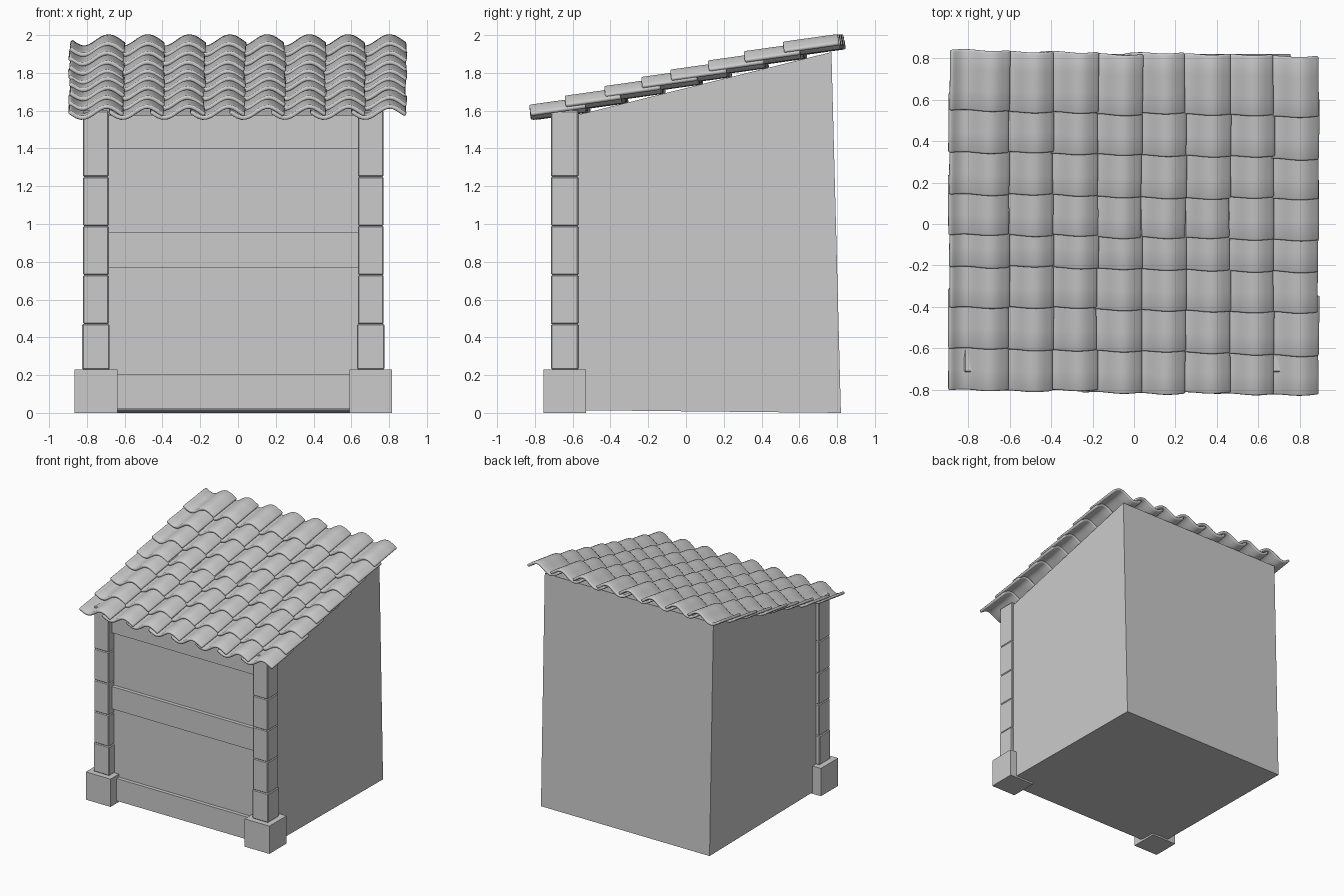
import bpy, bmesh, math, random
from mathutils import Matrix

if "Cube" in bpy.data.objects:
    bpy.data.objects.remove(bpy.data.objects["Cube"])

random.seed(4)


def add_object(name, bm):
    bmesh.ops.recalc_face_normals(bm, faces=bm.faces)
    mesh = bpy.data.meshes.new(name)
    bm.to_mesh(mesh)
    bm.free()
    ob = bpy.data.objects.new(name, mesh)
    bpy.context.collection.objects.link(ob)
    return ob


def box(name, x0, x1, y0, y1, z0, z1, bevel=0.0):
    bm = bmesh.new()
    bmesh.ops.create_cube(bm, size=1)
    for v in bm.verts:
        v.co = ((x0 + x1) / 2 + v.co.x * (x1 - x0),
                (y0 + y1) / 2 + v.co.y * (y1 - y0),
                (z0 + z1) / 2 + v.co.z * (z1 - z0))
    if bevel:
        bmesh.ops.bevel(bm, geom=bm.edges[:], offset=bevel, segments=1, affect='EDGES')
    return add_object(name, bm)


# Body: side profile (y, z) with a sloped top, extruded across x
profile = [(-0.645, 0.015), (0.82, 0.0), (0.77, 1.91), (-0.645, 1.56)]
bm = bmesh.new()
face = bm.faces.new([bm.verts.new((-0.79, y, z)) for y, z in profile])
ext = bmesh.ops.extrude_face_region(bm, geom=[face])
moved = [g for g in ext['geom'] if isinstance(g, bmesh.types.BMVert)]
bmesh.ops.translate(bm, verts=moved, vec=(1.545, 0, 0))
add_object("body", bm)

# Horizontal beams across the front wall
for name, z0, z1 in (("bottom_beam", 0.02, 0.205), ("middle_beam", 0.77, 0.955), ("top_beam", 1.40, 1.575)):
    box(name, -0.70, 0.65, -0.675, -0.60, z0, z1)

# Corner posts: wide base block and stacked stone blocks
levels = [0.23, 0.47, 0.73, 0.99, 1.25, 1.60]
for side, cx in (("left", -0.752), ("right", 0.703)):
    box(side + "_post_base", cx - 0.113, cx + 0.113, -0.755, -0.53, 0, 0.23)
    for i, (z0, z1) in enumerate(zip(levels, levels[1:])):
        w = 0.073 if i == 0 else 0.068
        box(f"{side}_post_block_{i + 1}", cx - w, cx + w, -0.715, -0.57, z0, z1, 0.006)

# Roof tiles: one wavy sheet, repeated in 8 rows and 8 columns
WIDTH, LENGTH, PITCH, NX, NY = 0.285, 0.295, 0.213, 14, 3


def wave(x):
    return 0.03 * math.cos(2 * math.pi * (x - 0.2) / 0.26)


bm = bmesh.new()
grid = [[bm.verts.new((WIDTH * i / NX, LENGTH * j / NY, wave(WIDTH * i / NX)))
         for i in range(NX + 1)] for j in range(NY + 1)]
for j in range(NY):
    for i in range(NX):
        bm.faces.new((grid[j][i], grid[j][i + 1], grid[j + 1][i + 1], grid[j + 1][i]))
first = add_object("roof_tile", bm)
tile_mesh = first.data
bpy.data.objects.remove(first)

row_fronts = [-0.80, -0.605, -0.40, -0.205, -0.05, 0.145, 0.345, 0.545]
for r, y in enumerate(row_fronts):
    for c in range(8):
        tile = bpy.data.objects.new(f"roof_tile_{r + 1}_{c + 1}", tile_mesh.copy())
        bpy.context.collection.objects.link(tile)
        ty = y - 0.004 * c + random.uniform(-0.004, 0.004)
        tz = 1.588 + 0.248 * (y + 0.81)
        tile.matrix_world = (Matrix.Translation((-0.89 + PITCH * c + random.uniform(-0.005, 0.005), ty, tz))
                             @ Matrix.Rotation(math.atan(0.14), 4, 'X')
                             @ Matrix.Rotation(random.uniform(-0.015, 0.015), 4, 'Z'))
        solid = tile.modifiers.new("thickness", 'SOLIDIFY')
        solid.thickness, solid.offset = 0.022, 0
        bev = tile.modifiers.new("rounded_rim", 'BEVEL')
        bev.width, bev.segments, bev.limit_method = 0.008, 2, 'ANGLE'
        bev.angle_limit = math.radians(50)
        tile.data.polygons.foreach_set("use_smooth", [True] * len(tile.data.polygons))
